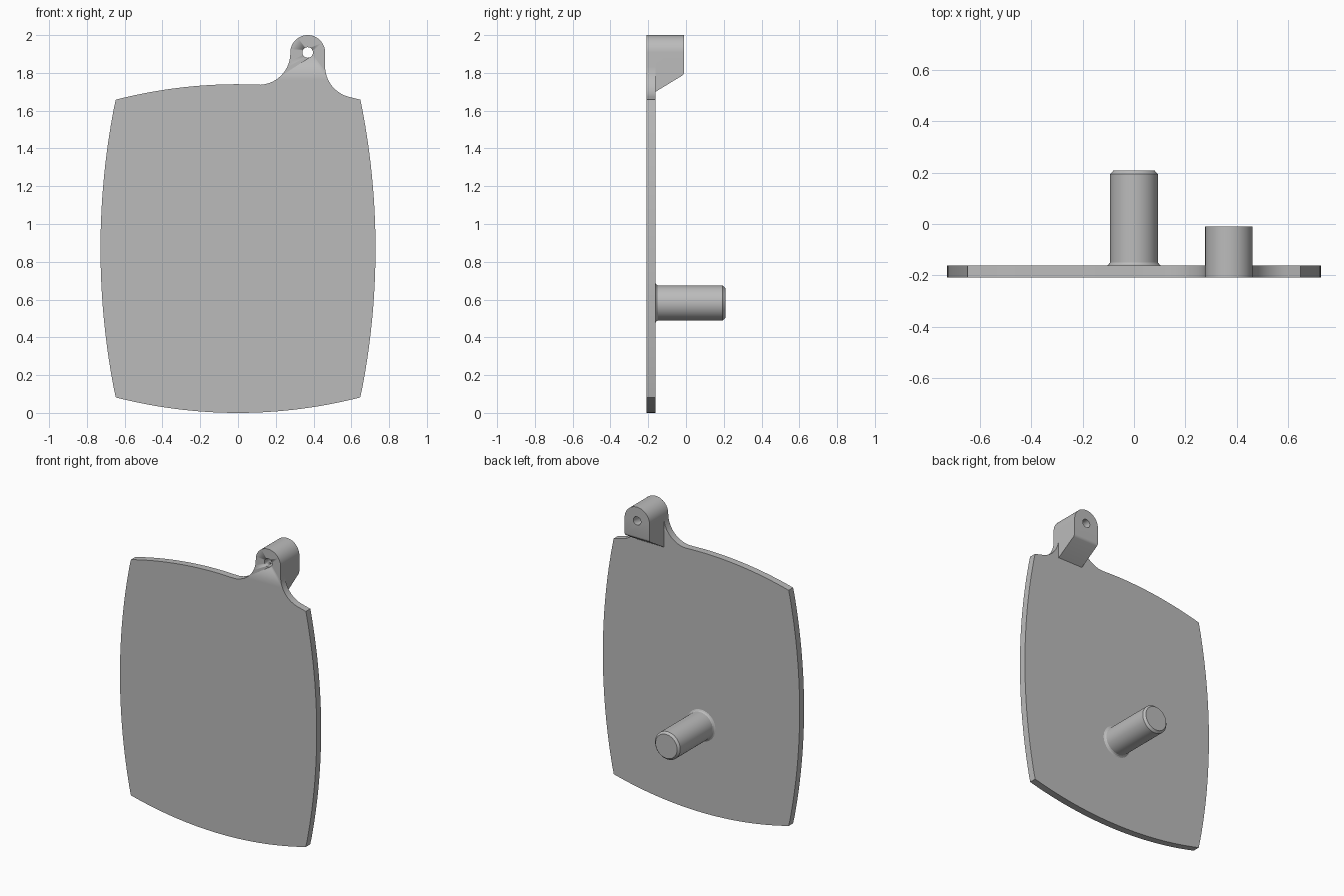
import bpy, bmesh
from math import sin, cos, pi, radians, asin
from mathutils import Matrix

cube = bpy.data.objects.get("Cube")
if cube:
    bpy.data.objects.remove(cube)

grey = bpy.data.materials.new("plain grey")
grey.use_nodes = True
colour = (0.5, 0.5, 0.5, 1)
grey.diffuse_color = colour
grey.node_tree.nodes["Principled BSDF"].inputs["Base Color"].default_value = colour

FRONT, PLATE_BACK, LUG_BACK, PIN_TIP = -0.208, -0.161, -0.01, 0.208
LUG_X, LUG_Z, LUG_R = 0.369, 1.908, 0.092
FILLET = 0.167


def arc(cx, cz, r, start, end, n):
    """Points on an arc in the x-z plane, angles in degrees."""
    angles = [radians(start + (end - start) * i / n) for i in range(n + 1)]
    return [(cx + r * cos(a), cz + r * sin(a)) for a in angles]


def bulge(half, sag):
    """Radius and half angle of an arc from its half chord and rise."""
    r = (half * half + sag * sag) / (2 * sag)
    return r, asin(half / r) * 180 / pi


def finish(name, bm):
    bmesh.ops.remove_doubles(bm, verts=bm.verts, dist=1e-5)
    bmesh.ops.recalc_face_normals(bm, faces=bm.faces)
    mesh = bpy.data.meshes.new(name)
    bm.to_mesh(mesh)
    bm.free()
    mesh.materials.append(grey)
    obj = bpy.data.objects.new(name, mesh)
    bpy.context.collection.objects.link(obj)
    bpy.ops.object.select_all(action="DESELECT")
    obj.select_set(True)
    bpy.context.view_layer.objects.active = obj
    bpy.ops.object.shade_smooth_by_angle(angle=radians(25))
    return obj


def prism(outline, y0, y1):
    """Solid between two copies of an x-z outline."""
    bm = bmesh.new()
    front = [bm.verts.new((x, y0, z)) for x, z in outline]
    back = [bm.verts.new((x, y1, z)) for x, z in outline]
    bm.faces.new(front)
    bm.faces.new(back)
    for i in range(len(front)):
        j = (i + 1) % len(front)
        bm.faces.new((front[i], front[j], back[j], back[i]))
    return bm


# Plate: four bowed edges, with the lug's outline blended into the top edge
end_r, end_a = bulge(0.647, 0.082)
side_r, side_a = bulge(0.788, 0.08)
outline = arc(0, end_r, end_r, 270 - end_a, 270 + end_a, 32)
outline += arc(0.728 - side_r, 0.87, side_r, -side_a, side_a, 32)[1:]
outline += arc(LUG_X + LUG_R + FILLET, 1.835, FILLET, 257, 180, 16)
outline += arc(LUG_X, LUG_Z, LUG_R, 0, 180, 32)
outline += arc(LUG_X - LUG_R - FILLET, 1.904, FILLET, 0, -87.5, 20)
outline += arc(0, 1.74 - end_r, end_r, 90, 90 + end_a, 20)
outline += arc(side_r - 0.728, 0.87, side_r, 180 - side_a, 180 + side_a, 32)[1:-1]
plate = finish("plate", prism(outline, FRONT, PLATE_BACK))

# Lug: round-topped block whose underside slopes up toward the back
lug_outline = [(LUG_X - LUG_R, 1.70), (LUG_X + LUG_R, 1.70)]
lug_outline += arc(LUG_X, LUG_Z, LUG_R, 0, 180, 32)
bm = prism(lug_outline, PLATE_BACK, LUG_BACK)
corners = [v for v in bm.verts if v.co.y > -0.1 and v.co.z < 1.75]
for v in corners:
    v.co.z = 1.792
lip = [e for e in bm.edges if all(v in corners for v in e.verts)]
bmesh.ops.bevel(bm, geom=lip, offset=0.012, segments=3, affect="EDGES", profile=0.5)
lug = finish("hanging_lug", bm)

# Bore through the plate and the lug
bm = bmesh.new()
bmesh.ops.create_cone(bm, cap_ends=True, segments=32, radius1=0.028, radius2=0.028,
                      depth=1, matrix=Matrix.Translation((LUG_X, 0, LUG_Z))
                      @ Matrix.Rotation(pi / 2, 4, "X"))
cutter = finish("bore_cutter", bm)
cutter.hide_render = True
cutter.hide_set(True)
for obj in (plate, lug):
    cut = obj.modifiers.new("bore", "BOOLEAN")
    cut.operation = "DIFFERENCE"
    cut.solver = "EXACT"
    cut.object = cutter
    bpy.context.view_layer.objects.active = obj
    bpy.ops.object.modifier_apply(modifier=cut.name)
bpy.data.objects.remove(cutter)

# Pin: turned profile with a flared foot and a chamfered tip
profile = [(0, PLATE_BACK), (0.105, PLATE_BACK), (0.098, PLATE_BACK + 0.004),
           (0.093, PLATE_BACK + 0.012), (0.093, PIN_TIP - 0.014),
           (0.08, PIN_TIP), (0, PIN_TIP)]
bm = bmesh.new()
verts = [bm.verts.new((r, y, 0.582)) for r, y in profile]
edges = [bm.edges.new(pair) for pair in zip(verts, verts[1:])]
bmesh.ops.spin(bm, geom=verts + edges, cent=(0, 0, 0.582), axis=(0, 1, 0),
               angle=2 * pi, steps=48)
finish("back_pin", bm)
